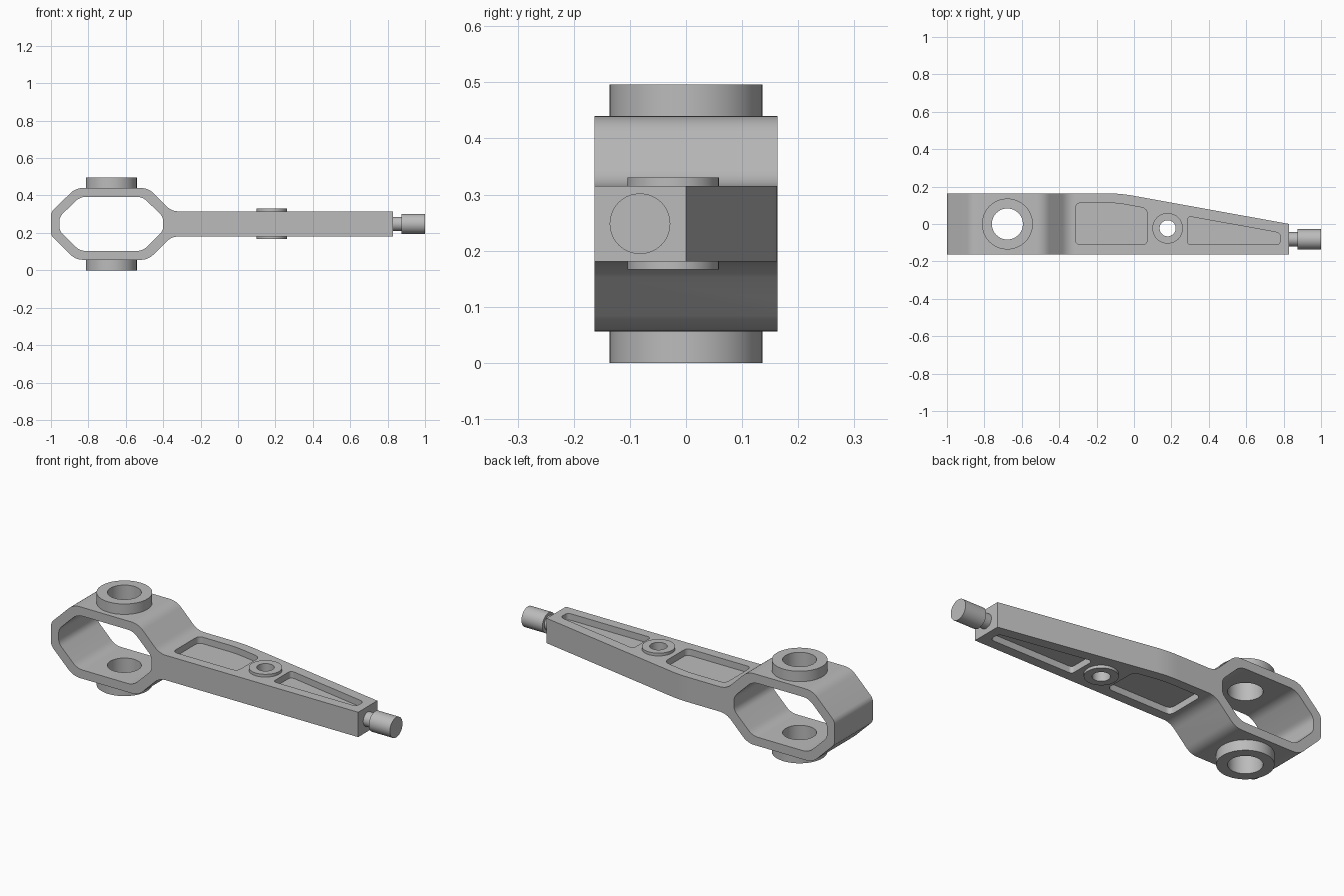
import bpy, bmesh, math
from mathutils import Vector, Matrix

cube = bpy.data.objects.get("Cube")
if cube:
    bpy.data.objects.remove(cube)

MID = 0.248          # height of the arm's centre plane
HALF_W = 0.163       # half depth of the part
HALF_T = 0.067       # half thickness of the arm

metal = bpy.data.materials.new("plain grey metal")
metal.use_nodes = True
GREY = (0.5, 0.5, 0.5, 1)
metal.diffuse_color = GREY
metal.node_tree.nodes["Principled BSDF"].inputs["Base Color"].default_value = GREY


def fillet(points, steps=6):
    """Round each corner (x, y, tangent length) with a short curve."""
    out = []
    for i, (x, y, t) in enumerate(points):
        p = Vector((x, y))
        if t == 0:
            out.append(p)
            continue
        a = Vector(points[i - 1][:2])
        b = Vector(points[(i + 1) % len(points)][:2])
        a = p + (a - p).normalized() * t
        b = p + (b - p).normalized() * t
        for s in range(steps + 1):
            u = s / steps
            out.append(a * (1 - u) ** 2 + p * 2 * u * (1 - u) + b * u * u)
    return out


def add_object(name, bm):
    bmesh.ops.recalc_face_normals(bm, faces=bm.faces)
    mesh = bpy.data.meshes.new(name)
    bm.to_mesh(mesh)
    bm.free()
    mesh.materials.append(metal)
    ob = bpy.data.objects.new(name, mesh)
    bpy.context.collection.objects.link(ob)
    return ob


def prism(name, points, low, high, axis="Z"):
    """Extrude a filleted outline along z, or along y for a front profile."""
    bm = bmesh.new()
    if axis == "Z":
        verts = [bm.verts.new((p.x, p.y, low)) for p in fillet(points)]
        move = (0, 0, high - low)
    else:
        verts = [bm.verts.new((p.x, low, p.y)) for p in fillet(points)]
        move = (0, high - low, 0)
    face = bm.faces.new(verts)
    new = bmesh.ops.extrude_face_region(bm, geom=[face])["geom"]
    bmesh.ops.translate(bm, vec=move, verts=[g for g in new if isinstance(g, bmesh.types.BMVert)])
    return add_object(name, bm)


def cylinder(name, x, y, z, radius, length, along_x=False):
    bm = bmesh.new()
    matrix = Matrix.Translation((x, y, z))
    if along_x:
        matrix = matrix @ Matrix.Rotation(math.pi / 2, 4, "Y")
    bmesh.ops.create_cone(bm, cap_ends=True, segments=64, radius1=radius,
                          radius2=radius, depth=length, matrix=matrix)
    return add_object(name, bm)


def combine(ob, cutters, operation="DIFFERENCE"):
    """Apply booleans to an object."""
    for cutter in cutters:
        cutter.hide_render = True
        mod = ob.modifiers.new("cut", "BOOLEAN")
        mod.operation = operation
        mod.solver = "EXACT"
        mod.object = cutter
    bpy.context.view_layer.update()
    graph = bpy.context.evaluated_depsgraph_get()
    mesh = bpy.data.meshes.new_from_object(ob.evaluated_get(graph))
    ob.modifiers.clear()
    ob.data = mesh


def mirrored(upper):
    """Close an upper half profile with its reflection below the centre plane."""
    top = [(x, MID + h, t) for x, h, t in upper]
    return top + [(x, MID - h, t) for x, h, t in reversed(upper)]


# Main body: front profile of the loop and arm, trimmed by the tapered plan
body = prism("loop_and_arm", mirrored([
    (-1, 0.062, 0.02), (-0.868, 0.192, 0.04), (-0.48, 0.192, 0.04),
    (-0.355, HALF_T, 0.04), (0.83, HALF_T, 0)]), -HALF_W, HALF_W, "Y")
plan = prism("plan_trim", [
    (-1.1, -0.3, 0), (0.9, -0.3, 0), (0.9, -0.0126, 0),
    (-0.07, HALF_W, 0.06), (-1.1, HALF_W, 0)], -0.1, 0.6)
combine(body, [plan], "INTERSECT")

# Openings: loop window, bores and weight-saving pockets
window = prism("window_cutter", mirrored([
    (-0.955, 0.037, 0.025), (-0.845, 0.145, 0.035),
    (-0.51, 0.145, 0.035), (-0.4, 0.037, 0.025)]), -0.3, 0.3, "Y")
loop_bore = cylinder("loop_bore_cutter", -0.677, 0, MID, 0.083, 1)
arm_bore = cylinder("arm_bore_cutter", 0.18, -0.023, MID, 0.043, 1)
cutters = [window, loop_bore, arm_bore]

wide = [(-0.313, -0.11, 0.03), (0.072, -0.11, 0.03), (0.072, 0.083, 0.035),
        (-0.09, 0.112, 0.04), (-0.313, 0.112, 0.03)]
narrow = [(0.286, -0.11, 0.02), (0.783, -0.11, 0.025),
          (0.783, -0.048, 0.025), (0.286, 0.042, 0.025)]
DEPTH = 0.035
for side in (1, -1):
    for outline in (wide, narrow):
        ends = sorted((MID + side * (HALF_T - DEPTH), MID + side * 0.1))
        cutters.append(prism("pocket_cutter", outline, *ends))
combine(body, cutters)
parts = [body]

# Round bosses above and below
for side, word in ((1, "upper"), (-1, "lower")):
    boss = cylinder(word + "_loop_boss", -0.677, 0, MID + side * 0.215, 0.136, 0.066)
    combine(boss, [loop_bore])
    collar = cylinder(word + "_arm_collar", 0.18, -0.023, MID + side * 0.0705, 0.0815, 0.023)
    combine(collar, [arm_bore])
    parts += [boss, collar]

# Stepped pin at the narrow end
parts.append(cylinder("pin_neck", 0.85, -0.082, MID, 0.038, 0.06, True))
parts.append(cylinder("pin_head", 0.9375, -0.082, MID, 0.054, 0.125, True))

for cutter in cutters + [plan]:
    bpy.data.objects.remove(cutter)

bpy.ops.object.select_all(action="DESELECT")
for part in parts:
    part.select_set(True)
bpy.context.view_layer.objects.active = body
bpy.ops.object.shade_smooth_by_angle(angle=math.radians(30))
